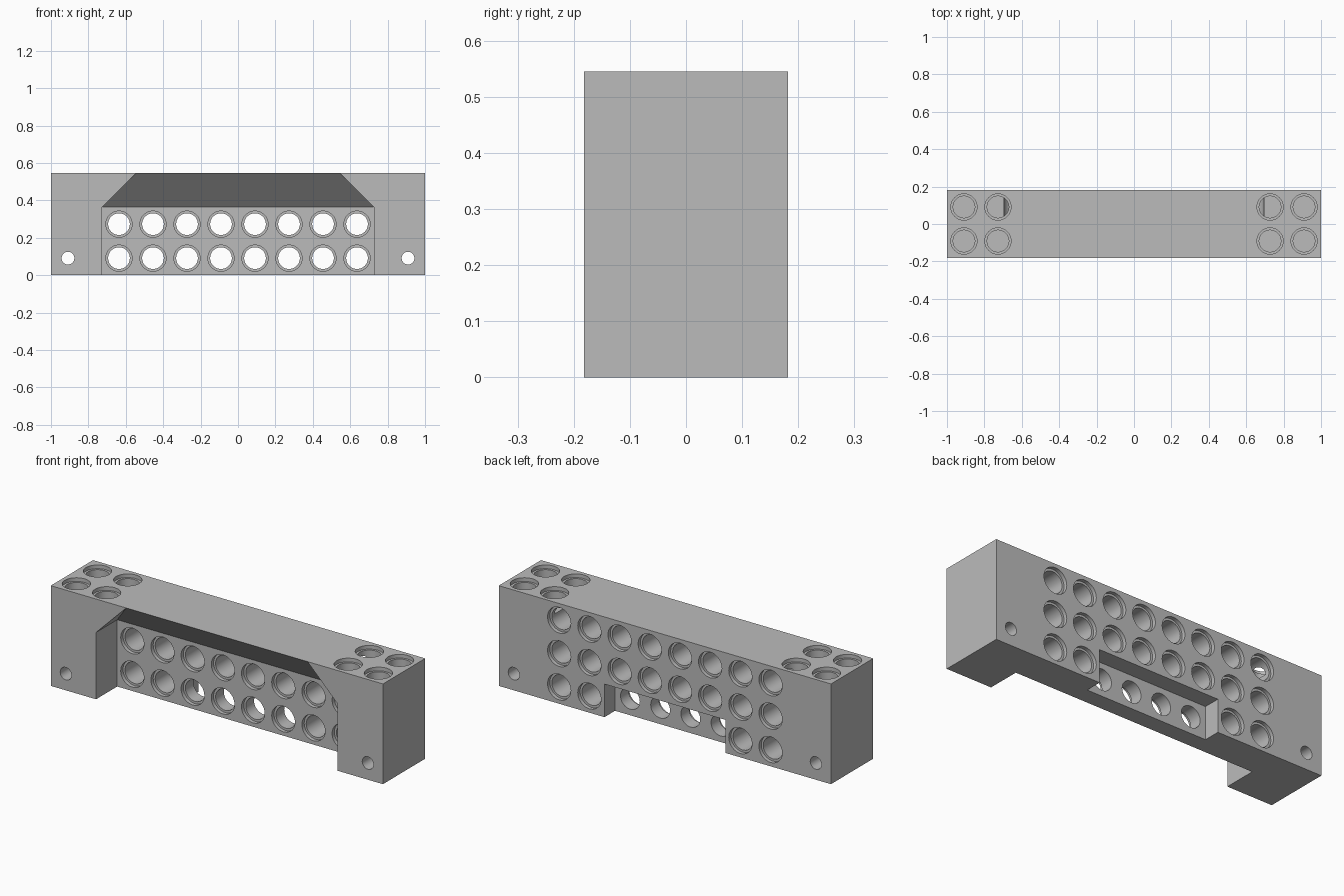
import bpy, bmesh, math
from mathutils import Matrix, Vector

cube = bpy.data.objects.get("Cube")
if cube:
    bpy.data.objects.remove(cube, do_unlink=True)

P = 2 / 11              # grid pitch of the part
H = P / 2
TOP = 3 * P
R_HOLE, R_RIM, RIM = 0.058, 0.07, 0.02
SEGMENTS = 40

grey = bpy.data.materials.new("plain_grey")
grey.use_nodes = True
COLOUR = (0.5, 0.5, 0.5, 1)
grey.diffuse_color = COLOUR
grey.node_tree.nodes["Principled BSDF"].inputs["Base Color"].default_value = COLOUR


def make_object(name, bm):
    bmesh.ops.recalc_face_normals(bm, faces=bm.faces)
    mesh = bpy.data.meshes.new(name)
    bm.to_mesh(mesh)
    bm.free()
    mesh.materials.append(grey)
    obj = bpy.data.objects.new(name, mesh)
    bpy.context.collection.objects.link(obj)
    return obj


def add_box(bm, low, high):
    low, high = Vector(low), Vector(high)
    matrix = Matrix.Translation((low + high) / 2) @ Matrix.Diagonal((*(high - low), 1))
    return bmesh.ops.create_cube(bm, size=1, matrix=matrix)["verts"]


def add_lathe(bm, profile, matrix):
    """Closed turned solid from (radius, height) pairs."""
    rings = []
    for r, h in profile:
        rings.append([bm.verts.new(matrix @ Vector((r * math.cos(a), r * math.sin(a), h)))
                      for a in (math.tau * i / SEGMENTS for i in range(SEGMENTS))])
    for lower, upper in zip(rings, rings[1:]):
        for i in range(SEGMENTS):
            j = (i + 1) % SEGMENTS
            bm.faces.new((lower[i], lower[j], upper[j], upper[i]))
    bm.faces.new(rings[0][::-1])
    bm.faces.new(rings[-1])


def along_y(x, z):
    return Matrix.Translation((x, 0, z)) @ Matrix.Rotation(-math.pi / 2, 4, "X")


# Solid block
bm = bmesh.new()
add_box(bm, (-1, -P, 0), (1, P, TOP))
beam = make_object("beam", bm)

# Front recess with a hipped ceiling, and the notch low in the back
bm = bmesh.new()
add_box(bm, (-4 * P, -2 * P, -H), (4 * P, 0, 2 * P))
recess = make_object("recess_cutter", bm)

bm = bmesh.new()
base = [(-4 * P, 0), (4 * P, 0), (4 * P, -P), (-4 * P, -P)]
low = [bm.verts.new((x, y, 2 * P - (0.01 if y < -P else 0))) for x, y in base]
ridge = [bm.verts.new((x, -P, TOP)) for x in (-3 * P, 3 * P)]
bm.faces.new(low)
bm.faces.new((low[0], low[1], ridge[1], ridge[0]))
bm.faces.new((low[2], low[3], ridge[0], ridge[1]))
bm.faces.new((low[1], low[2], ridge[1]))
bm.faces.new((low[3], low[0], ridge[0]))
hip = make_object("hip_cutter", bm)

bm = bmesh.new()
add_box(bm, (-2 * P, H, -H), (2 * P, 2 * P, 0.18))
notch = make_object("notch_cutter", bm)

# Rimmed holes: two rows through the wall, a blind row above them
bm = bmesh.new()
through = [(R_RIM, -0.03), (R_RIM, RIM), (R_HOLE, RIM),
           (R_HOLE, P - RIM), (R_RIM, P - RIM), (R_RIM, P + 0.03)]
blind = [(R_HOLE, 0.002)] + through[3:]
for column in range(8):
    x = (column - 3.5) * P
    for row, profile in enumerate((through, through, blind)):
        add_lathe(bm, profile, along_y(x, (row + 0.5) * P))
# Small plain holes through the legs
for side in (-1, 1):
    add_lathe(bm, [(0.034, -2 * P), (0.034, 2 * P)], along_y(side * 5 * P, H))
wall_holes = make_object("wall_hole_cutter", bm)

# Shallow rimmed sockets in the top at each end
bm = bmesh.new()
socket = [(R_HOLE, 0.457), (R_HOLE, TOP - RIM), (R_RIM, TOP - RIM), (R_RIM, TOP + 0.03)]
for side in (-1, 1):
    for x in (4 * P, 5 * P):
        for y in (-H, H):
            add_lathe(bm, socket, Matrix.Translation((side * x, y, 0)))
sockets = make_object("top_socket_cutter", bm)

# Cut everything, then drop the cutters
bpy.context.view_layer.objects.active = beam
for cutter in (recess, hip, notch, wall_holes, sockets):
    cutter.hide_render = True
    mod = beam.modifiers.new(cutter.name, "BOOLEAN")
    mod.operation, mod.solver, mod.object = "DIFFERENCE", "EXACT", cutter
    bpy.ops.object.modifier_apply(modifier=mod.name)
    bpy.data.objects.remove(cutter, do_unlink=True)

bpy.ops.object.select_all(action="DESELECT")
beam.select_set(True)
bpy.ops.object.shade_smooth_by_angle(angle=math.radians(30))
